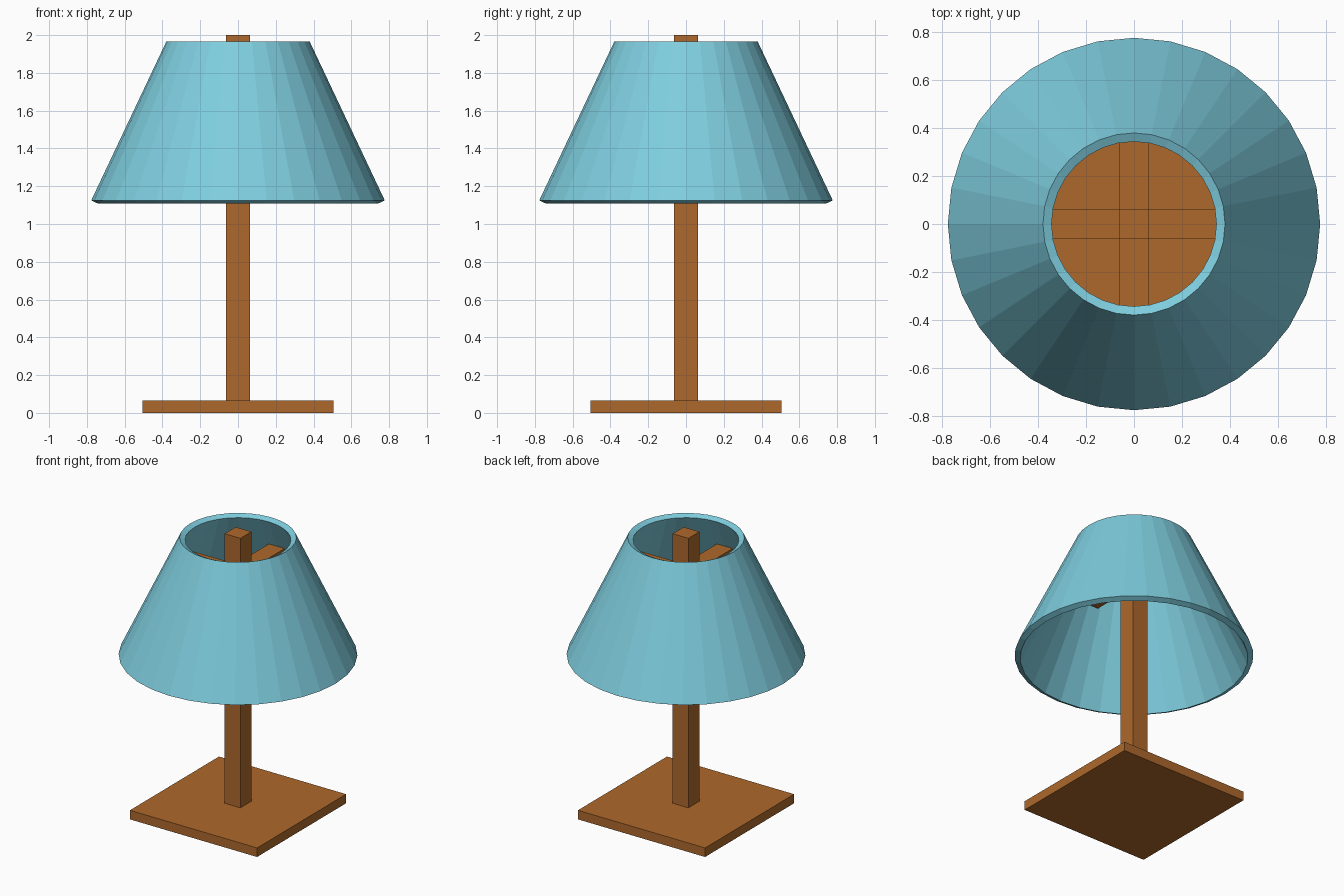
import bpy
import bmesh
import math
from mathutils import Matrix, Vector

cube = bpy.data.objects.get("Cube")
if cube:
    bpy.data.objects.remove(cube, do_unlink=True)


def make_material(name, rgb):
    mat = bpy.data.materials.new(name)
    mat.use_nodes = True
    color = (*rgb, 1)
    mat.diffuse_color = color
    mat.node_tree.nodes["Principled BSDF"].inputs["Base Color"].default_value = color
    return mat


def add_object(name, bm, mat):
    bmesh.ops.recalc_face_normals(bm, faces=bm.faces[:])
    mesh = bpy.data.meshes.new(name)
    bm.to_mesh(mesh)
    bm.free()
    mesh.materials.append(mat)
    obj = bpy.data.objects.new(name, mesh)
    bpy.context.collection.objects.link(obj)
    return obj


def add_box(name, width, depth, bottom, top, mat):
    bm = bmesh.new()
    scale = Matrix.Diagonal((width, depth, top - bottom, 1))
    place = Matrix.Translation((0, 0, (bottom + top) / 2))
    bmesh.ops.create_cube(bm, size=1, matrix=place @ scale)
    return add_object(name, bm, mat)


def add_lathe(name, profile, sides, mat):
    """Revolve a closed (radius, height) outline around z, flat shaded."""
    bm = bmesh.new()
    verts = [bm.verts.new((r, 0, z)) for r, z in profile]
    edges = [bm.edges.new((v, verts[i - 1])) for i, v in enumerate(verts)]
    bmesh.ops.spin(bm, geom=verts + edges, cent=(0, 0, 0), axis=(0, 0, 1),
                   angle=2 * math.pi, steps=sides)
    bmesh.ops.remove_doubles(bm, verts=bm.verts[:], dist=0.0001)
    return add_object(name, bm, mat)


wood = make_material("brown wood", (0.42, 0.14, 0.025))
fabric = make_material("light blue fabric", (0.21, 0.61, 0.73))

# Base and post
POST = 0.125
add_box("base", 1.01, 1.01, 0, 0.065, wood)
add_box("post", POST, POST, 0.065, 2.0, wood)

# Crossed arms holding the shade
for name, width, depth in (("side_support_arm", 0.88, POST),
                           ("front_back_support_arm", POST, 0.88)):
    add_box(name, width, depth, 1.695, 1.735, wood)

# Shade wall, thickened inward at right angles to its slope
lower, upper = Vector((0.777, 1.125)), Vector((0.38, 1.965))
slope = (upper - lower).normalized()
inward = Vector((-slope.y, slope.x)) * 0.04
add_lathe("lampshade", [lower, upper, upper + inward, lower + inward], 32, fabric)
